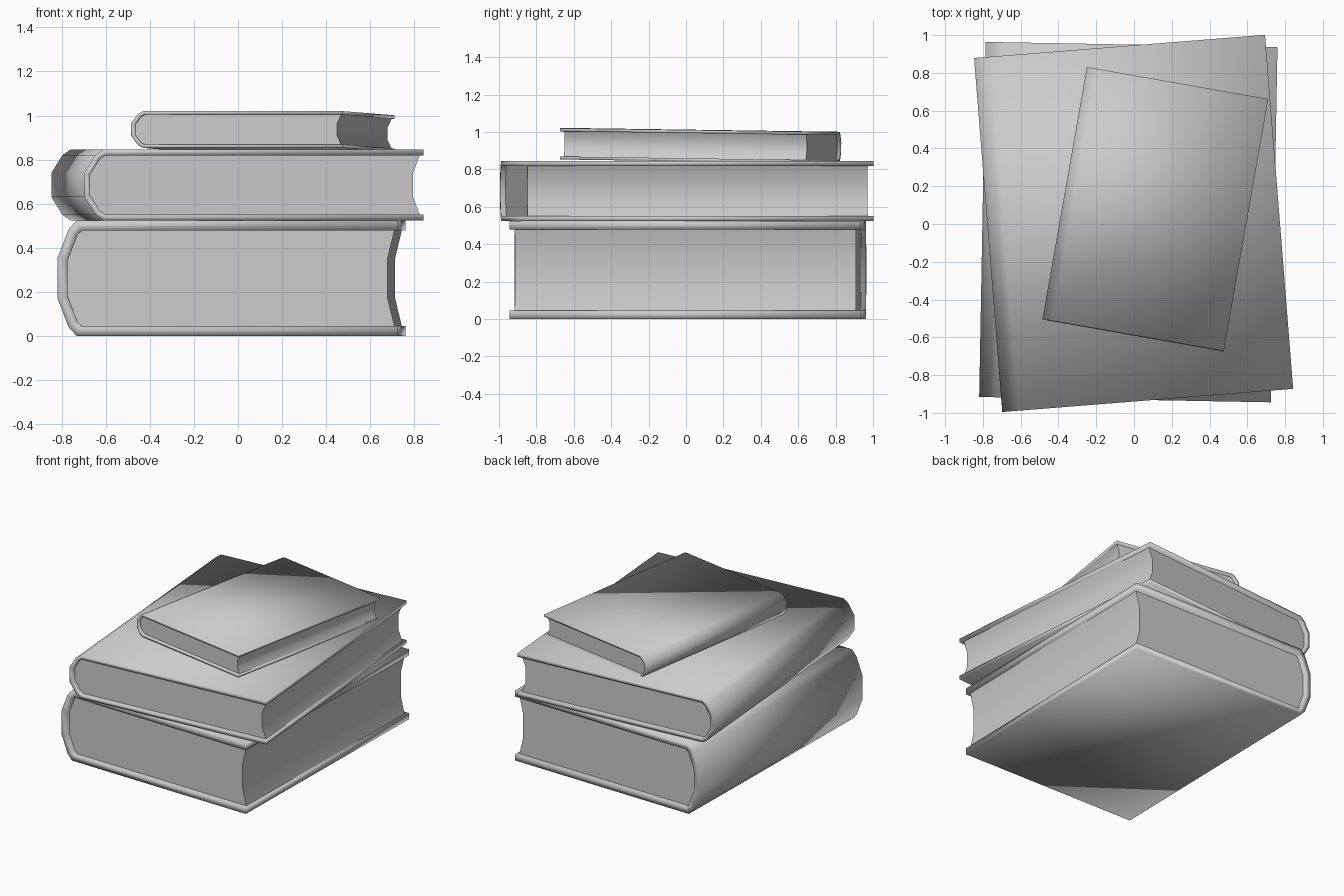
import bpy
import bmesh
from math import radians

if "Cube" in bpy.data.objects:
    bpy.data.objects.remove(bpy.data.objects["Cube"], do_unlink=True)

grey = bpy.data.materials.new("plain grey")
grey.use_nodes = True
colour = (0.6, 0.6, 0.6, 1)
grey.diffuse_color = colour
grey.node_tree.nodes["Principled BSDF"].inputs["Base Color"].default_value = colour


def extrude_profile(name, profile, length, closed):
    """Sweep an x-z profile along y, capping the ends if it is closed."""
    bm = bmesh.new()
    front = [bm.verts.new((x, -length / 2, z)) for x, z in profile]
    back = [bm.verts.new((x, length / 2, z)) for x, z in profile]
    count = len(profile)
    for i in range(count if closed else count - 1):
        j = (i + 1) % count
        bm.faces.new((front[i], front[j], back[j], back[i]))
    if closed:
        bm.faces.new(front)
        bm.faces.new(back[::-1])
        bmesh.ops.recalc_face_normals(bm, faces=bm.faces)
    mesh = bpy.data.meshes.new(name)
    bm.to_mesh(mesh)
    bm.free()
    mesh.materials.append(grey)
    obj = bpy.data.objects.new(name, mesh)
    bpy.context.collection.objects.link(obj)
    return obj


def mirrored(half):
    """Lower half of a profile followed by its reflection in z."""
    return half + [(x, -z) for x, z in reversed(half)]


def book(name, centre, size, board, inset, turn, tilt=0):
    width, length, height = size
    w, h, s = width / 2, height / 2, width / 1.545

    # Cover: one bent sheet, thickened inwards
    cover = extrude_profile(name + "_cover", mirrored(
        [(w, -h), (-w + 0.088 * s, -h), (-w + 0.05 * s, -h * 0.84), (-w, -h * 0.34)]),
        length, False)
    thick = cover.modifiers.new("board thickness", "SOLIDIFY")
    thick.thickness = board
    thick.offset = -1
    thick.use_even_offset = True

    # Page block: rounded at the spine, hollowed at the fore edge
    b = board * 0.98
    spine = [(-w + b + 0.05 * s, -h + b), (-w + b, -h * 0.34)]
    fore = [(w - 0.047 * s, h * 0.34), (w - 0.016 * s, h - b)]
    pages = extrude_profile(
        name + "_pages", mirrored(spine) + fore[::-1] + [(x, -z) for x, z in fore],
        length - 2 * inset, True)

    for obj in (cover, pages):
        obj.location = centre
        obj.rotation_euler = (radians(tilt), 0, radians(turn))
    cover.data.shade_smooth()
    bpy.ops.object.select_all(action="DESELECT")
    pages.select_set(True)
    bpy.context.view_layer.objects.active = pages
    bpy.ops.object.shade_smooth_by_angle(angle=radians(40))


book("bottom_book", (-0.03, 0.01, 0.262), (1.545, 1.88, 0.524), 0.046, 0.028, -1.05)
book("middle_book", (-0.002, 0.003, 0.685), (1.545, 1.88, 0.322), 0.027, 0.028, 4.55)
book("top_book", (0.113, 0.078, 0.927), (0.975, 1.355, 0.167), 0.016, 0.02, -10, -0.8)
